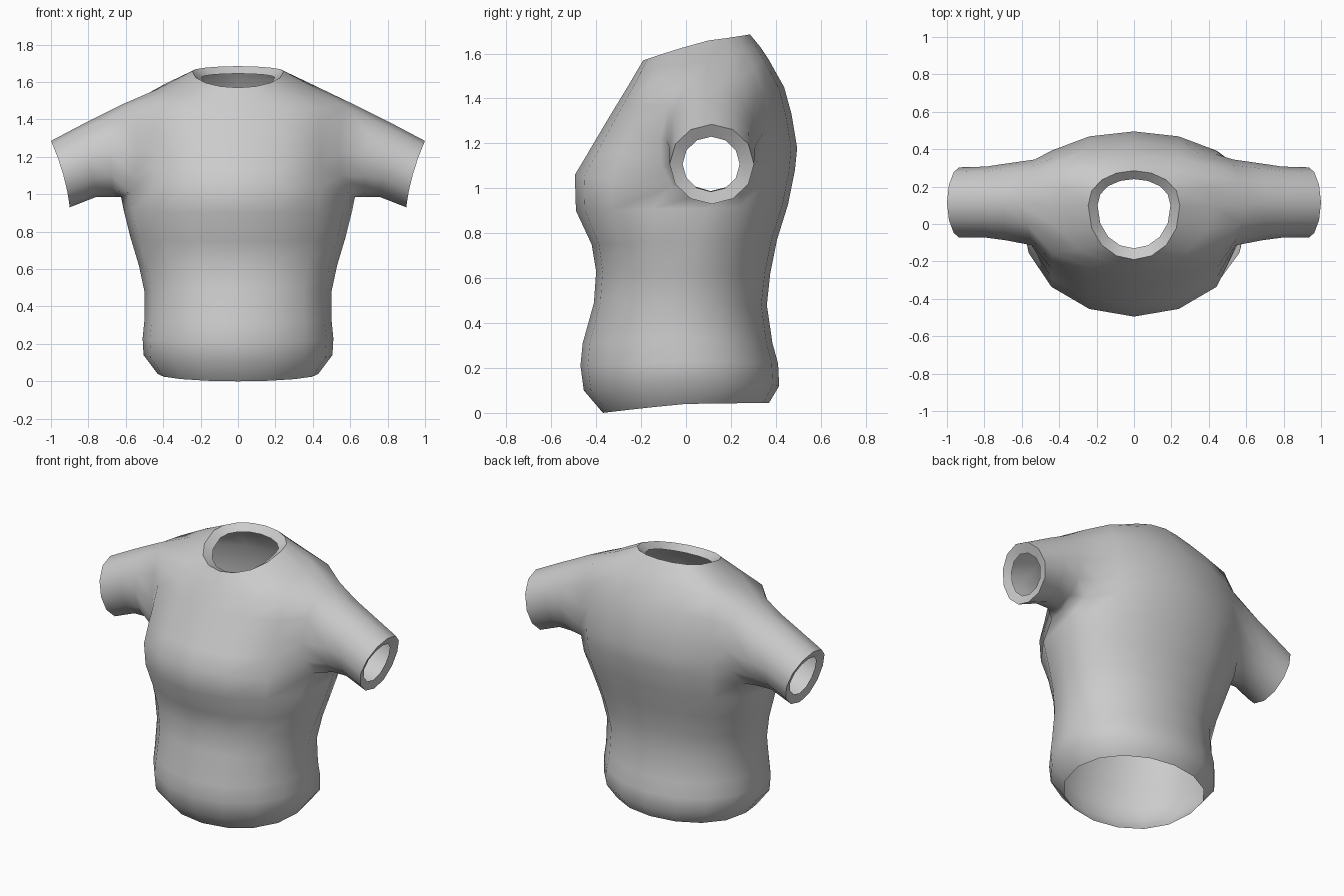
import bpy
import bmesh
import math

if "Cube" in bpy.data.objects:
    bpy.data.objects.remove(bpy.data.objects["Cube"])

SEG = 16      # columns around the torso, 0 = front, 4 = right side
ARM = 12      # sides of each sleeve

# Torso rings: half width, front y, side y, back y, front z, side z, back z
RINGS = [
    (.430, -.37, .00, .37, .00, .04, .045),     # hem
    (.505, -.455, .00, .415, .10, .14, .12),
    (.510, -.47, .00, .41, .21, .23, .22),
    (.500, -.46, .00, .385, .31, .33, .31),
    (.500, -.41, .00, .36, .49, .48, .48),      # waist
    (.530, -.40, .02, .375, .63, .62, .62),
    (.575, -.42, .05, .405, .75, .77, .77),
    (.610, -.49, .09, .455, .90, .91, .93),
    (.625, -.495, .10, .485, 1.06, .985, 1.08),  # armpit
    (.625, -.435, .11, .495, 1.16, 1.12, 1.18),
    (.620, -.37, .11, .47, 1.27, 1.24, 1.33),
    (.620, -.31, .11, .437, 1.37, 1.36, 1.45),
    (.620, -.255, .11, .37, 1.46, 1.48, 1.57),   # shoulder
    (.420, -.22, .10, .33, 1.52, 1.567, 1.63),
    (.245, -.19, .10, .285, 1.57, 1.658, 1.685),  # collar
    (.195, -.13, .10, .24, 1.545, 1.625, 1.645),  # collar inner edge
]
PIT, TOP = 8, 12

# Armhole edge per ring: front corner, back corner
ARMHOLE = [
    ((.580, -.06, 1.01), (.580, .25, 1.02)),
    ((.550, -.11, 1.10), (.540, .32, 1.12)),
    ((.540, -.115, 1.22), (.530, .345, 1.25)),
    ((.550, -.08, 1.37), (.530, .315, 1.40)),
    ((.575, .00, 1.475), (.570, .23, 1.49)),
]

# Sleeve rings: top (x, z), bottom (x, z), centre y, half depth, hollow of end
SLEEVE = [
    ((.70, 1.44), (.67, .985), .118, .205, 0),
    ((.82, 1.38), (.76, .985), .117, .19, 0),
    ((1.0, 1.285), (.90, .93), .115, .188, .015),
    ((.965, 1.23), (.895, .985), .112, .127, .012),
]

bm = bmesh.new()

# Torso
rows = []
for r, (w, yf, ys, yb, zf, zs, zb) in enumerate(RINGS):
    row = []
    for i in range(SEG):
        t = 2 * math.pi * i / SEG
        s, c = math.sin(t), math.cos(t)
        f = 0 if abs(c) < 1e-6 else abs(c) ** .9
        y_end, z_end = (yf, zf) if c > 0 else (yb, zb)
        co = (w * s, ys + (y_end - ys) * f, zs + (z_end - zs) * abs(c))
        if PIT <= r <= TOP and i in (3, 5, 11, 13):
            x, y, z = ARMHOLE[r - PIT][i in (5, 11)]
            co = (math.copysign(x, s), y, z)
        row.append(bm.verts.new(co))
    rows.append(row)

for r in range(len(rows) - 1):
    for i in range(SEG):
        if PIT <= r < TOP and i in (3, 4, 11, 12):
            continue                             # armholes
        j = (i + 1) % SEG
        bm.faces.new((rows[r][i], rows[r][j], rows[r + 1][j], rows[r + 1][i]))
rims = [rows[-2]]

# Sleeves, grown from the armhole edges
hole = [(8, 4), (8, 5), (9, 5), (10, 5), (11, 5), (12, 5),
        (12, 4), (12, 3), (11, 3), (10, 3), (9, 3), (8, 3)]
for side in (1, -1):
    loops = [[rows[r][c if side > 0 else SEG - c] for r, c in hole]]
    for (tx, tz), (bx, bz), cy, depth, hollow in SLEEVE:
        prev, ring = loops[-1], []
        for k in range(ARM):
            a = 2 * math.pi * k / ARM
            u = (1 - math.cos(a)) / 2            # 0 at bottom, 1 at top
            x = bx + (tx - bx) * u - hollow * math.sin(a) ** 2
            ring.append(bm.verts.new((side * x, cy + depth * math.sin(a),
                                      bz + (tz - bz) * u)))
        for k in range(ARM):
            m = (k + 1) % ARM
            quad = [prev[k], prev[m], ring[m], ring[k]]
            bm.faces.new(quad if side > 0 else quad[::-1])
        loops.append(ring)
    rims.append(loops[-2])

# Smooth cloth with crisp collar and cuff edges
for face in bm.faces:
    face.smooth = True
for rim in rims:
    for k, v in enumerate(rim):
        bm.edges.get((v, rim[k - 1])).smooth = False

mesh = bpy.data.meshes.new("shirt")
bm.to_mesh(mesh)
bm.free()

# Cloth colour
cloth = bpy.data.materials.new("grey_cloth")
cloth.diffuse_color = (.6, .6, .6, 1)
cloth.use_nodes = True
cloth.node_tree.nodes["Principled BSDF"].inputs["Base Color"].default_value = cloth.diffuse_color
mesh.materials.append(cloth)

shirt = bpy.data.objects.new("shirt", mesh)
bpy.context.collection.objects.link(shirt)
